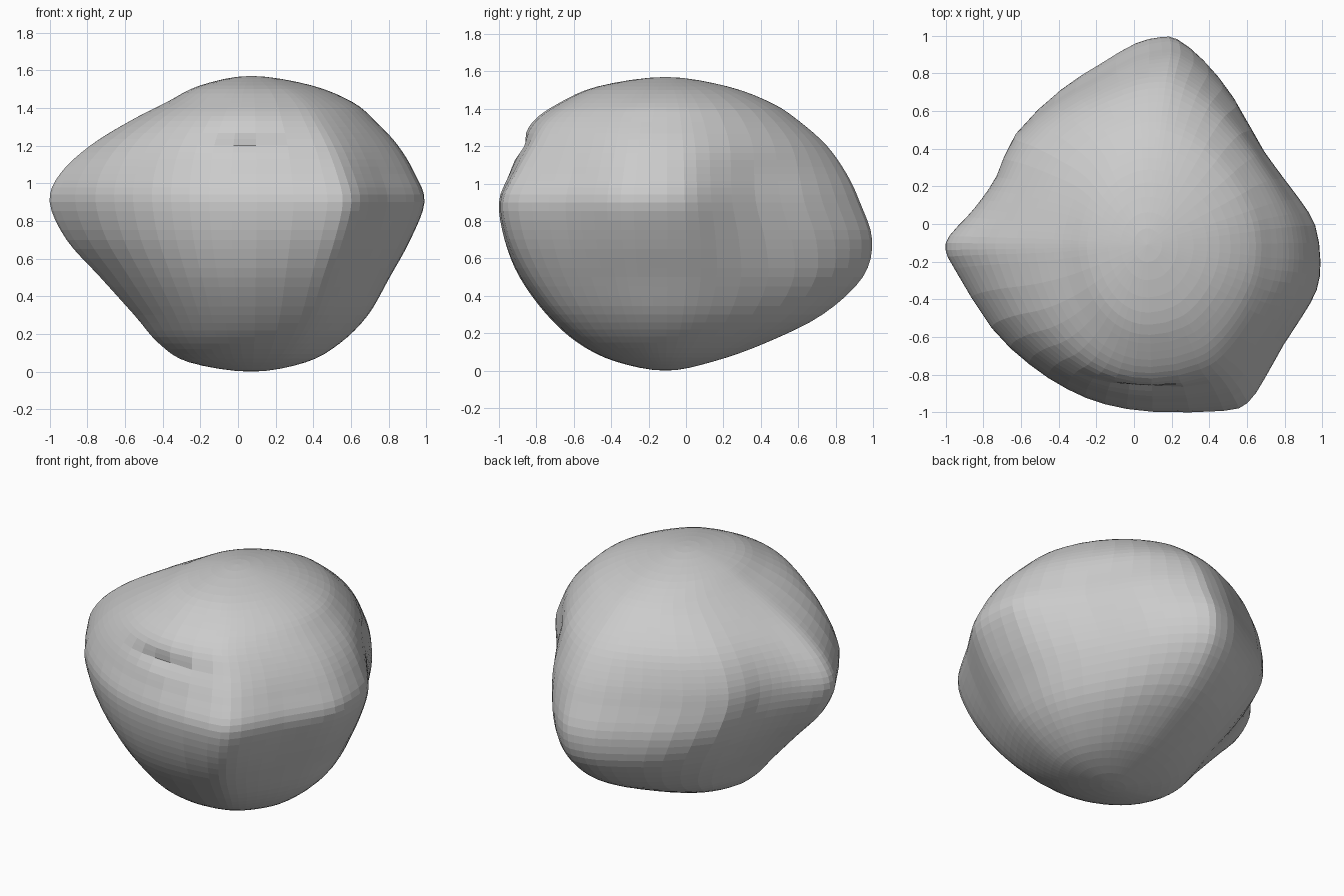
import bpy, bmesh, math
from mathutils import Vector

if "Cube" in bpy.data.objects:
    bpy.data.objects.remove(bpy.data.objects["Cube"])

CX, CY = 0.07, -0.11   # axis through both poles

# Plan outline of the widest section (counter-clockwise)
OUTLINE = [(1, -.2), (.97, 0), (.88, .15), (.7, .4), (.55, .68), (.4, .87), (.25, .99),
           (.15, 1), (0, .96), (-.2, .84), (-.42, .7), (-.63, .5), (-.72, .28), (-.8, .15),
           (-.88, .05), (-.98, -.06), (-1, -.14), (-.95, -.24), (-.75, -.55), (-.55, -.74),
           (-.35, -.87), (-.15, -.95), (.1, -.99), (.48, -.99), (.61, -.95), (.7, -.82),
           (.8, -.64), (.9, -.49), (.98, -.35)]

# Levels: z, left x, right x, front y, back y, outline weight (0 = round)
LEVELS = [(0, CX, CX, CY, CY, .1),
          (.05, -.26, .36, -.38, .15, .15),
          (.15, -.42, .54, -.58, .43, .25),
          (.30, -.55, .69, -.745, .73, .42),
          (.50, -.73, .805, -.89, .945, .62),
          (.70, -.91, .915, -.97, .995, .85),
          (.90, -1, .99, -1, .93, .95),
          (1.05, -.945, .94, -.945, .86, .8),
          (1.20, -.785, .85, -.885, .755, .5),
          (1.33, -.575, .73, -.82, .61, .28),
          (1.43, -.38, .61, -.68, .46, .18),
          (1.52, -.2, .39, -.47, .22, .1),
          (1.57, CX, CX, CY, CY, .1)]


def spline(a, b, c, d, t):
    """Catmull-Rom interpolation of equal-length tuples."""
    return tuple(.5 * (2 * q + (r - p) * t + (2 * p - 5 * q + 4 * r - s) * t * t
                       + (3 * q - p - 3 * r + s) * t ** 3)
                 for p, q, r, s in zip(a, b, c, d))


def mirrored(level):
    """Level continued across a pole, so the pole stays rounded."""
    z, l, r, f, b, w = level
    return (z, r, l, b, f, w)


def section(level):
    """Closed ring whose extents match the level exactly."""
    z, left, right, front, back, w = level
    pts = []
    for x, y in outline:
        v = Vector((x - CX, y - CY))
        pts.append(v * w + v.normalized() * (1 - w))
    x0, x1 = min(p.x for p in pts), max(p.x for p in pts)
    y0, y1 = min(p.y for p in pts), max(p.y for p in pts)
    ring = []
    for p in pts:
        x = CX + (p.x / x1 * (right - CX) if p.x > 0 else p.x / x0 * (left - CX))
        y = CY + (p.y / y1 * (back - CY) if p.y > 0 else p.y / y0 * (front - CY))
        if y < -.6:   # shallow crease on the front
            y += .03 * math.exp(-((x - .05) / .2) ** 2 - ((z - 1.2) / .04) ** 2)
        ring.append((x, y, z))
    return ring


n = len(OUTLINE)
outline = [spline(*(OUTLINE[(i + k) % n] for k in (-1, 0, 1, 2)), t)
           for i in range(n) for t in (0, .5)]

# Boulder body: stacked sections closed at both poles
padded = [mirrored(LEVELS[1])] + LEVELS + [mirrored(LEVELS[-2])]
steps = 4
rows = [spline(*padded[i:i + 4], k / steps)
        for i in range(len(LEVELS) - 1) for k in range(steps)][1:]

bm = bmesh.new()
rings = [[bm.verts.new(p) for p in section(row)] for row in rows]
m = len(outline)
for lo, hi in zip(rings, rings[1:]):
    for j in range(m):
        k = (j + 1) % m
        bm.faces.new((lo[j], lo[k], hi[k], hi[j]))
bottom = bm.verts.new((CX, CY, 0))
top = bm.verts.new((CX, CY, LEVELS[-1][0]))
for j in range(m):
    k = (j + 1) % m
    bm.faces.new((rings[0][k], rings[0][j], bottom))
    bm.faces.new((rings[-1][j], rings[-1][k], top))
bmesh.ops.recalc_face_normals(bm, faces=bm.faces)

mesh = bpy.data.meshes.new("boulder")
bm.to_mesh(mesh)
bm.free()
bpy.context.collection.objects.link(bpy.data.objects.new("boulder", mesh))
